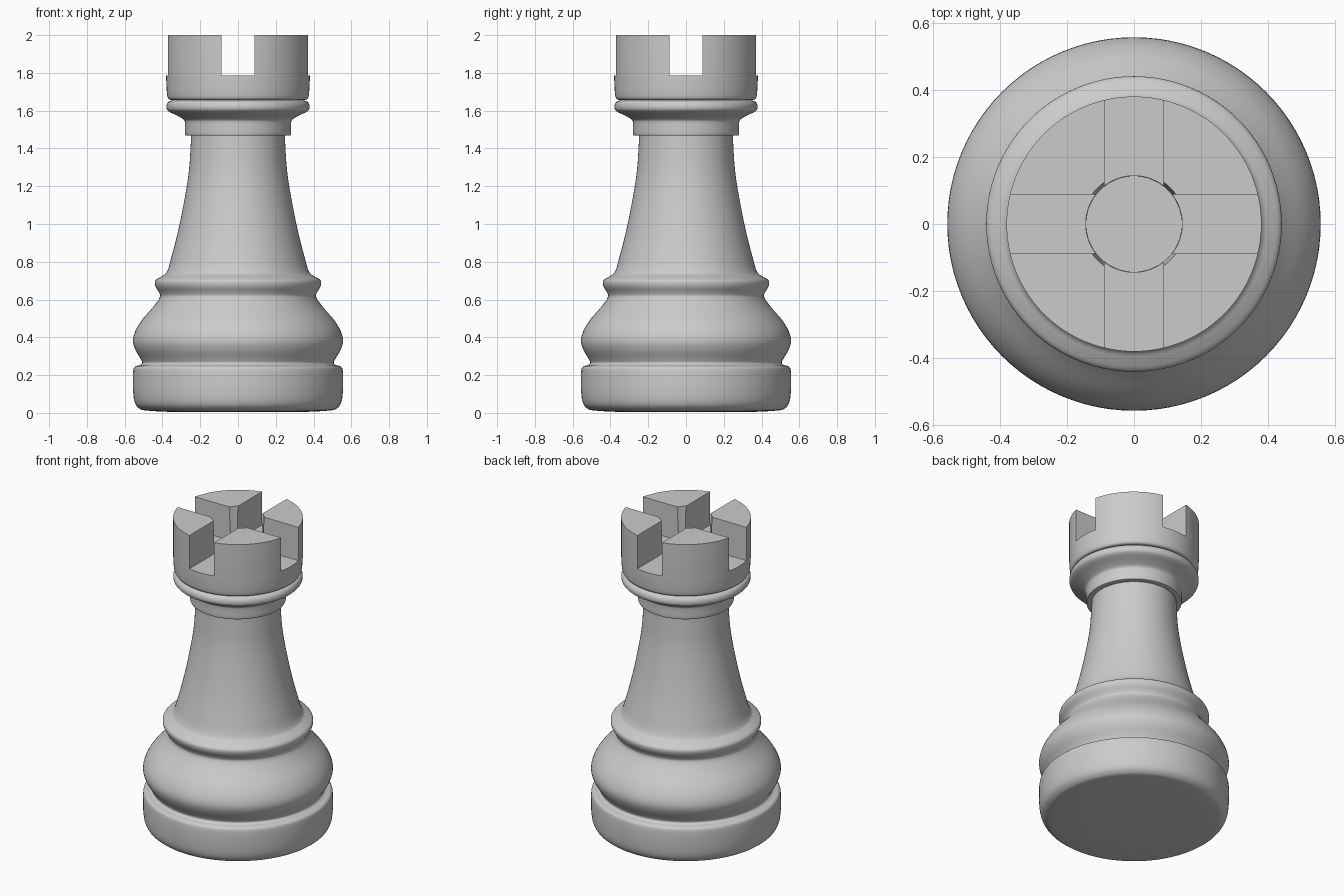
import bpy, bmesh, math
from mathutils import Vector

if "Cube" in bpy.data.objects:
    bpy.data.objects.remove(bpy.data.objects["Cube"])

SEGMENTS = 96

# Profile as smooth runs (radius, height); runs meet at sharp corners
RUNS = [
    [(0, 0.004), (0.3, 0.004), (0.48, 0.012), (0.525, 0.025), (0.548, 0.06),
     (0.556, 0.13), (0.555, 0.22), (0.545, 0.245), (0.518, 0.253)],
    [(0.518, 0.253), (0.507, 0.265), (0.518, 0.29), (0.544, 0.335), (0.556, 0.38),
     (0.545, 0.43), (0.51, 0.49), (0.45, 0.56), (0.415, 0.61), (0.417, 0.635),
     (0.437, 0.67), (0.438, 0.7), (0.41, 0.72), (0.385, 0.735), (0.37, 0.76)],
    [(0.37, 0.76), (0.325, 0.93), (0.289, 1.1), (0.26, 1.28), (0.248, 1.46)],
    [(0.248, 1.468), (0.272, 1.468), (0.28, 1.478), (0.281, 1.53), (0.287, 1.552),
     (0.32, 1.573), (0.368, 1.597), (0.379, 1.62), (0.37, 1.645), (0.345, 1.656)],
    [(0.345, 1.656), (0.368, 1.662), (0.376, 1.69), (0.38, 1.76)],
    [(0.38, 1.76), (0.38, 2.0)],
    [(0.38, 2.0), (0, 2.0)],
]


def smooth_run(run, steps=4):
    """Catmull-Rom curve through the points of one run."""
    if len(run) < 3:
        return run
    p = [Vector(q) for q in run]
    p = [2 * p[0] - p[1]] + p + [2 * p[-1] - p[-2]]
    out = []
    for a, b, c, d in zip(p, p[1:], p[2:], p[3:]):
        for i in range(steps):
            t = i / steps
            out.append(0.5 * (2 * b + (c - a) * t + (2 * a - 5 * b + 4 * c - d) * t * t
                              + (3 * b - a - 3 * c + d) * t ** 3))
    return out + [p[-2]]


def lathe(name, profile):
    """Revolve a profile from axis to axis into a closed solid."""
    bm = bmesh.new()
    verts = [bm.verts.new((max(r, 0), 0, z)) for r, z in profile]
    edges = [bm.edges.new(pair) for pair in zip(verts, verts[1:])]
    bmesh.ops.spin(bm, geom=verts + edges, cent=(0, 0, 0), axis=(0, 0, 1),
                   angle=math.tau, steps=SEGMENTS, use_duplicate=False)
    bmesh.ops.remove_doubles(bm, verts=bm.verts, dist=1e-5)
    bmesh.ops.recalc_face_normals(bm, faces=bm.faces)
    mesh = bpy.data.meshes.new(name)
    bm.to_mesh(mesh)
    bm.free()
    obj = bpy.data.objects.new(name, mesh)
    bpy.context.collection.objects.link(obj)
    return obj


# Turned tower body
profile = []
for run in RUNS:
    for q in smooth_run(run):
        if not profile or (Vector(q) - Vector(profile[-1])).length > 1e-4:
            profile.append(q)
tower = lathe("tower_body", profile)

# Cutters: two crossing battlement slots and the tapered centre well
cutters = []
for name, size in (("slot_x", (2, 0.176, 0.43)), ("slot_y", (0.176, 2, 0.43))):
    bpy.ops.mesh.primitive_cube_add(size=1, location=(0, 0, 2.0))
    cutter = bpy.context.object
    cutter.name = name
    cutter.scale = size
    cutters.append(cutter)
cutters.append(lathe("well", [(0, 1.765), (0.143, 1.765), (0.157, 2.1), (0, 2.1)]))

bpy.context.view_layer.objects.active = tower
for cutter in cutters:
    cutter.hide_render = True
    mod = tower.modifiers.new(cutter.name, 'BOOLEAN')
    mod.operation = 'DIFFERENCE'
    mod.solver = 'EXACT'
    mod.object = cutter
    bpy.ops.object.modifier_apply(modifier=mod.name)
for cutter in cutters:
    bpy.data.objects.remove(cutter)

# Smooth turned surfaces, crisp battlement edges
bpy.ops.object.select_all(action='DESELECT')
tower.select_set(True)
bpy.ops.object.shade_smooth_by_angle(angle=math.radians(35))
